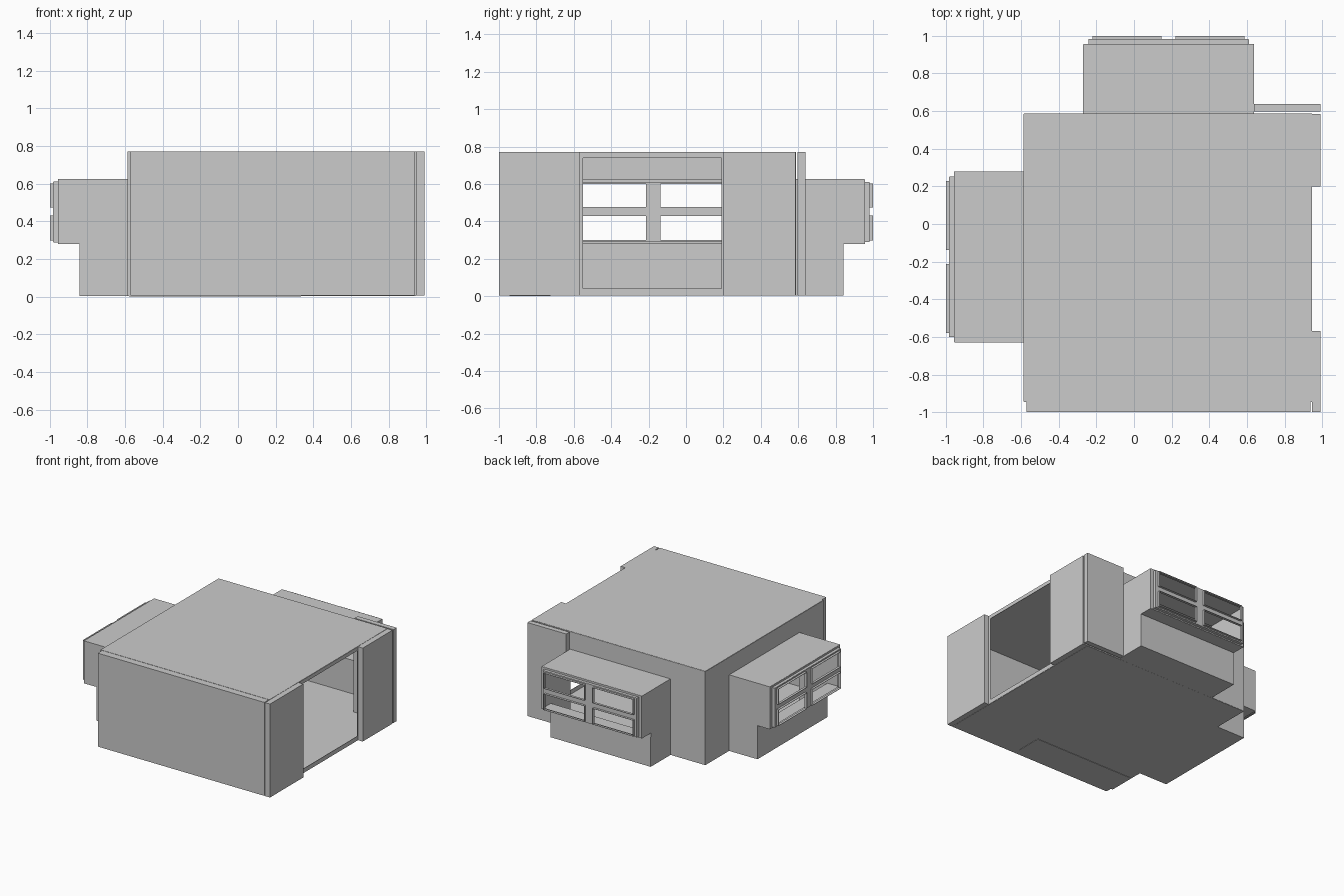
import bpy, bmesh
from mathutils import Vector

if "Cube" in bpy.data.objects:
    bpy.data.objects.remove(bpy.data.objects["Cube"])

Z0, Z1 = 0.005, 0.77
X0, X1, Y0, Y1 = -0.585, 0.945, -0.943, 0.585
THIN = 0.004


def make(name, faces, thick=THIN):
    """Mesh from a list of polygons; thick > 0 turns the sheet into a thin wall."""
    bm = bmesh.new()
    for f in faces:
        bm.faces.new([bm.verts.new(p) for p in f])
    bmesh.ops.remove_doubles(bm, verts=bm.verts, dist=1e-5)
    bmesh.ops.recalc_face_normals(bm, faces=bm.faces)
    me = bpy.data.meshes.new(name)
    bm.to_mesh(me)
    bm.free()
    ob = bpy.data.objects.new(name, me)
    bpy.context.collection.objects.link(ob)
    if thick:
        mod = ob.modifiers.new("wall_thickness", 'SOLIDIFY')
        mod.thickness = thick
        mod.offset = 0
    return ob


def panel(name, to3d, us, vs, holes=()):
    """Flat sheet split on grid lines, leaving the listed cells open."""
    faces = []
    for i in range(len(us) - 1):
        for j in range(len(vs) - 1):
            if (i, j) not in holes:
                a, b, c, d = us[i], us[i + 1], vs[j], vs[j + 1]
                faces.append([to3d(a, c), to3d(b, c), to3d(b, d), to3d(a, d)])
    return make(name, faces)


def box(name, lo, hi):
    bm = bmesh.new()
    bmesh.ops.create_cube(bm, size=1)
    lo, hi = Vector(lo), Vector(hi)
    for v in bm.verts:
        v.co = Vector([(lo[k] + hi[k]) / 2 + v.co[k] * (hi[k] - lo[k]) for k in range(3)])
    me = bpy.data.meshes.new(name)
    bm.to_mesh(me)
    bm.free()
    ob = bpy.data.objects.new(name, me)
    bpy.context.collection.objects.link(ob)


def sleeve(name, place, u0, u1, z0, z1, v0, v1):
    """Rectangular open-ended rim around a window opening."""
    c = [(u0, z0), (u1, z0), (u1, z1), (u0, z1)]
    faces = []
    for k in range(4):
        (a, b), (p, q) = c[k], c[(k + 1) % 4]
        faces.append([place(a, v0, b), place(p, v0, q), place(p, v1, q), place(a, v1, b)])
    make(name, faces)


HALF, BAY_TOP, SEAT = 0.453, 0.625, 0.28
D_LOW, D_UP, D_PLATE, D_SASH = 0.257, 0.37, 0.395, 0.415


def bay(side, place, ):
    # Stepped hollow body, open towards the room and at the window face
    prof = [(0, Z0), (D_LOW, Z0), (D_LOW, SEAT), (D_UP, SEAT), (D_UP, BAY_TOP), (0, BAY_TOP)]
    faces = [[place(s * HALF, v, z) for v, z in prof[:3] + [(0, SEAT)]] for s in (-1, 1)]
    faces += [[place(s * HALF, v, z) for v, z in
               [(0, SEAT), (D_LOW, SEAT), (D_UP, SEAT), (D_UP, BAY_TOP), (0, BAY_TOP)]] for s in (-1, 1)]
    for k in (0, 1, 2, 4):
        (a, b), (c, d) = prof[k], prof[k + 1]
        faces.append([place(-HALF, a, b), place(HALF, a, b), place(HALF, c, d), place(-HALF, c, d)])
    make(side + "_bay", faces)
    # Rim around the window, raised frame and cross-bar plate
    panel(side + "_bay_face", lambda u, z: place(u, D_UP, z),
          [-HALF, -.425, .425, HALF], [SEAT, .29, .61, BAY_TOP], {(1, 1)})
    sleeve(side + "_window_frame", place, -.425, .425, .29, .61, D_UP, D_PLATE)
    us, zs = [-.425, -.403, -.038, .038, .403, .425], [.29, .30, .43, .475, .60, .61]
    holes = [(i, j) for i in (1, 3) for j in (1, 3)]
    panel(side + "_window_bars", lambda u, z: place(u, D_PLATE, z), us, zs, holes)
    # Four projecting pane rims
    for n, (i, j) in enumerate(holes):
        sleeve(f"{side}_pane_rim_{n + 1}", place, us[i], us[i + 1], zs[j], zs[j + 1], D_PLATE, D_SASH)


LC, BC = -0.175, 0.184
bay("left", lambda u, v, z: (X0 - v, LC + u, z))
bay("back", lambda u, v, z: (BC + u, Y1 + v, z))

# Room shell, open into the bays and through the doorway
panel("floor", lambda x, y: (x, y, Z0), [X0, X1], [Y0, Y1])
panel("roof", lambda x, y: (x, y, Z1), [X0, X1], [Y0, Y1])
panel("front_inner_wall", lambda x, z: (x, Y0, z), [X0, X1], [Z0, Z1])
panel("left_wall", lambda y, z: (X0, y, z),
      [Y0, LC - HALF, LC + HALF, Y1], [Z0, BAY_TOP, Z1], {(1, 0)})
panel("back_wall", lambda x, z: (x, Y1, z),
      [X0, BC - HALF, BC + HALF, X1], [Z0, BAY_TOP, Z1], {(1, 0)})
panel("doorway_wall", lambda y, z: (X1, y, z),
      [Y0, -.55, .19, Y1], [Z0, .04, .74, Z1], {(1, 1)})

# Outer wall slabs
box("front_outer_wall", (-.57, -1, Z0), (.938, -.945, Z1))
box("right_front_outer_wall", (.945, -1, Z0), (.99, -.568, Z1))
box("right_back_outer_wall", (.945, .2, Z0), (.99, .585, Z1))
box("back_outer_wall", (.638, .597, Z0), (.99, .638, Z1))

# Thin strip under the floor
box("floor_strip", (-.58, -.943, 0), (.335, -.725, .004))
